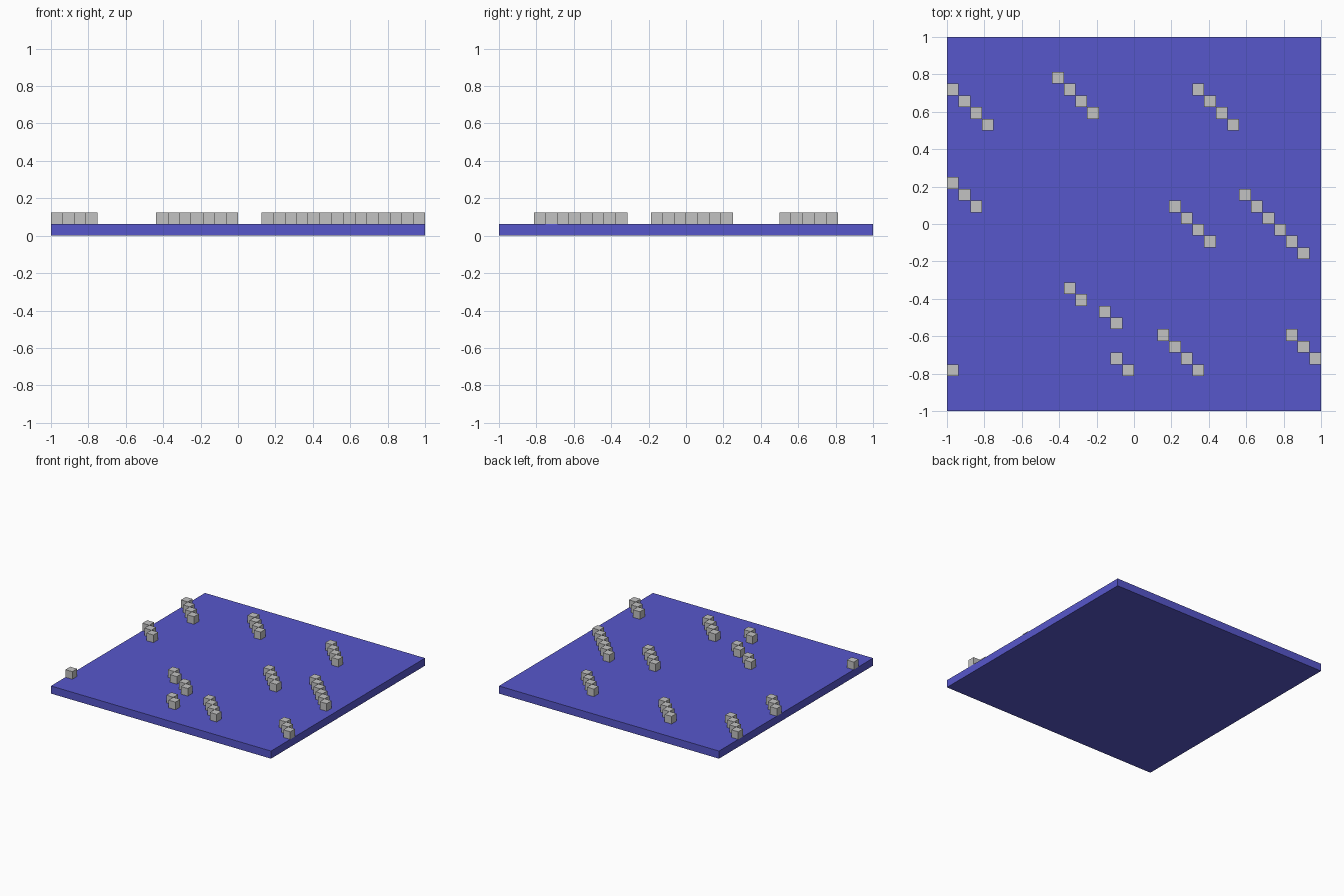
import bpy
import bmesh
from mathutils import Matrix, Vector

if "Cube" in bpy.data.objects:
    bpy.data.objects.remove(bpy.data.objects["Cube"])

U = 2 / 32  # one block of the 32 x 32 grid


def material(name, rgb):
    m = bpy.data.materials.new(name)
    m.diffuse_color = (*rgb, 1)
    m.use_nodes = True
    m.node_tree.nodes["Principled BSDF"].inputs["Base Color"].default_value = m.diffuse_color
    return m


def add_box(bm, centre, size):
    bmesh.ops.create_cube(
        bm, size=1,
        matrix=Matrix.Translation(centre) @ Matrix.Diagonal((*size, 1)))


def finish(bm, name, mat):
    mesh = bpy.data.meshes.new(name)
    bm.to_mesh(mesh)
    bm.free()
    mesh.materials.append(mat)
    bpy.context.collection.objects.link(bpy.data.objects.new(name, mesh))


blue = material("blue", (0.095, 0.095, 0.6))
grey = material("light grey", (0.54, 0.54, 0.54))

# Flat base slab
bm = bmesh.new()
add_box(bm, Vector((0, 0, U / 2)), (2, 2, U))
finish(bm, "base_slab", blue)

# Diagonal block rows: start column, start row, block count (stepping +x, -y)
ROWS = [(0, 27, 4), (9, 28, 4), (21, 27, 4), (0, 19, 3), (19, 17, 4), (25, 18, 6),
        (10, 10, 2), (13, 8, 2), (14, 4, 2), (18, 6, 4), (29, 6, 3), (0, 3, 1)]
for n, (col, row, count) in enumerate(ROWS, 1):
    bm = bmesh.new()
    for k in range(count):
        add_box(bm, Vector((-1 + (col + k + 0.5) * U, -1 + (row - k + 0.5) * U, 1.5 * U)),
                (U, U, U))
    finish(bm, f"block_row_{n}", grey)
